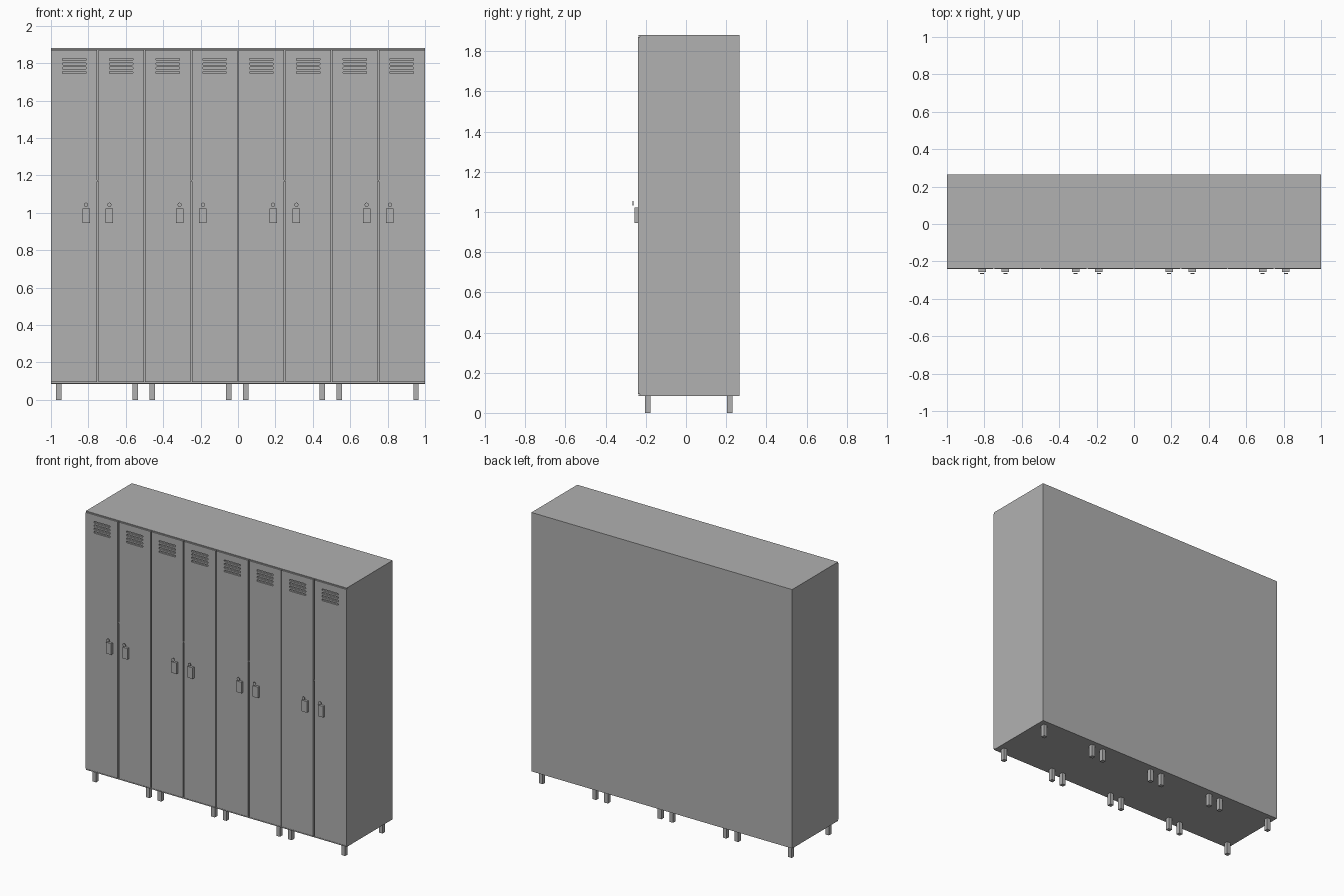
import bpy, bmesh, math
from mathutils import Matrix, Vector

cube = bpy.data.objects.get("Cube")
if cube:
    bpy.data.objects.remove(cube, do_unlink=True)

metal = bpy.data.materials.new("locker grey")
metal.use_nodes = True
grey = (0.44, 0.44, 0.44, 1)
metal.diffuse_color = grey
metal.node_tree.nodes["Principled BSDF"].inputs["Base Color"].default_value = grey


def finish(name, bm):
    mesh = bpy.data.meshes.new(name)
    bm.to_mesh(mesh)
    bm.free()
    mesh.materials.append(metal)
    obj = bpy.data.objects.new(name, mesh)
    bpy.context.scene.collection.objects.link(obj)
    return obj


def add_box(bm, low, high):
    low, high = Vector(low), Vector(high)
    place = Matrix.Translation((low + high) / 2) @ Matrix.Diagonal((*(high - low), 1))
    return bmesh.ops.create_cube(bm, size=1, matrix=place)["verts"]


def box(name, low, high):
    bm = bmesh.new()
    add_box(bm, low, high)
    return finish(name, bm)


FRONT, BACK, BOTTOM, TOP = -0.24, 0.265, 0.085, 1.88
INNER = FRONT + 0.012
UNIT = 0.5

# Carcass with thin top and bottom rims around the doors
box("cabinet_body", (-1, INNER, BOTTOM), (1, BACK, TOP))
box("top_rim", (-1, FRONT + 0.003, TOP - 0.006), (1, INNER, TOP))
box("bottom_rim", (-1, FRONT + 0.003, BOTTOM), (1, INNER, BOTTOM + 0.006))


def make_door(index, x0, x1):
    door = box(f"door_{index}", (x0, FRONT, BOTTOM + 0.009), (x1, INNER, TOP - 0.009))
    # Round-ended ventilation slots
    bm = bmesh.new()
    cx = -1 + (index - 0.5) * UNIT / 2
    for row in range(4):
        z = 1.75 + row * 0.0233
        verts = add_box(bm, (cx - 0.063, FRONT - 0.02, z - 0.006),
                        (cx + 0.063, INNER + 0.02, z + 0.006))
        ends = {e for v in verts for e in v.link_edges
                if abs(e.verts[0].co.y - e.verts[1].co.y) > 0.02}
        bmesh.ops.bevel(bm, geom=list(ends), offset=0.004, segments=2,
                        profile=0.5, affect='EDGES')
    cutter = finish(f"vent_cutter_{index}", bm)
    cutter.hide_render = True
    cut = door.modifiers.new("vents", 'BOOLEAN')
    cut.operation = 'DIFFERENCE'
    cut.solver = 'EXACT'
    cut.object = cutter
    bpy.context.view_layer.update()
    graph = bpy.context.evaluated_depsgraph_get()
    door.modifiers[0].show_viewport = True
    result = bpy.data.meshes.new_from_object(door.evaluated_get(graph))
    door.modifiers.clear()
    door.data = result
    bpy.data.objects.remove(cutter, do_unlink=True)


for unit in range(4):
    left_edge = -1 + unit * UNIT
    middle = left_edge + UNIT / 2
    right_edge = left_edge + UNIT
    # Pair of doors, narrow gaps between them and the neighbours
    make_door(unit * 2 + 1, left_edge + (0.003 if unit else 0), middle - 0.005)
    make_door(unit * 2 + 2, middle + 0.005, right_edge - (0.003 if unit < 3 else 0))
    # Small latch in the gap
    box(f"latch_{unit + 1}", (middle - 0.005, FRONT + 0.002, 1.168),
        (middle + 0.005, INNER, 1.174))

    for side, sign in (("right", -1), ("left", 1)):
        # Handle block and round lock disc
        x = middle + sign * 0.0625
        box(f"handle_{unit + 1}_{side}", (x - 0.02, FRONT - 0.017, 0.945),
            (x + 0.02, FRONT, 1.022))
        bm = bmesh.new()
        turn = Matrix.Translation((x, FRONT - 0.0245, 1.043)) @ Matrix.Rotation(math.pi / 2, 4, 'X')
        bmesh.ops.create_cone(bm, cap_ends=True, segments=16, radius1=0.011,
                              radius2=0.011, depth=0.004, matrix=turn)
        finish(f"lock_disc_{unit + 1}_{side}", bm)
        # Legs
        lx = middle - 0.004 + sign * 0.205
        for end, ly in (("front", -0.19), ("back", 0.218)):
            box(f"{end}_leg_{unit + 1}_{side}", (lx - 0.014, ly - 0.014, 0),
                (lx + 0.014, ly + 0.014, BOTTOM))
